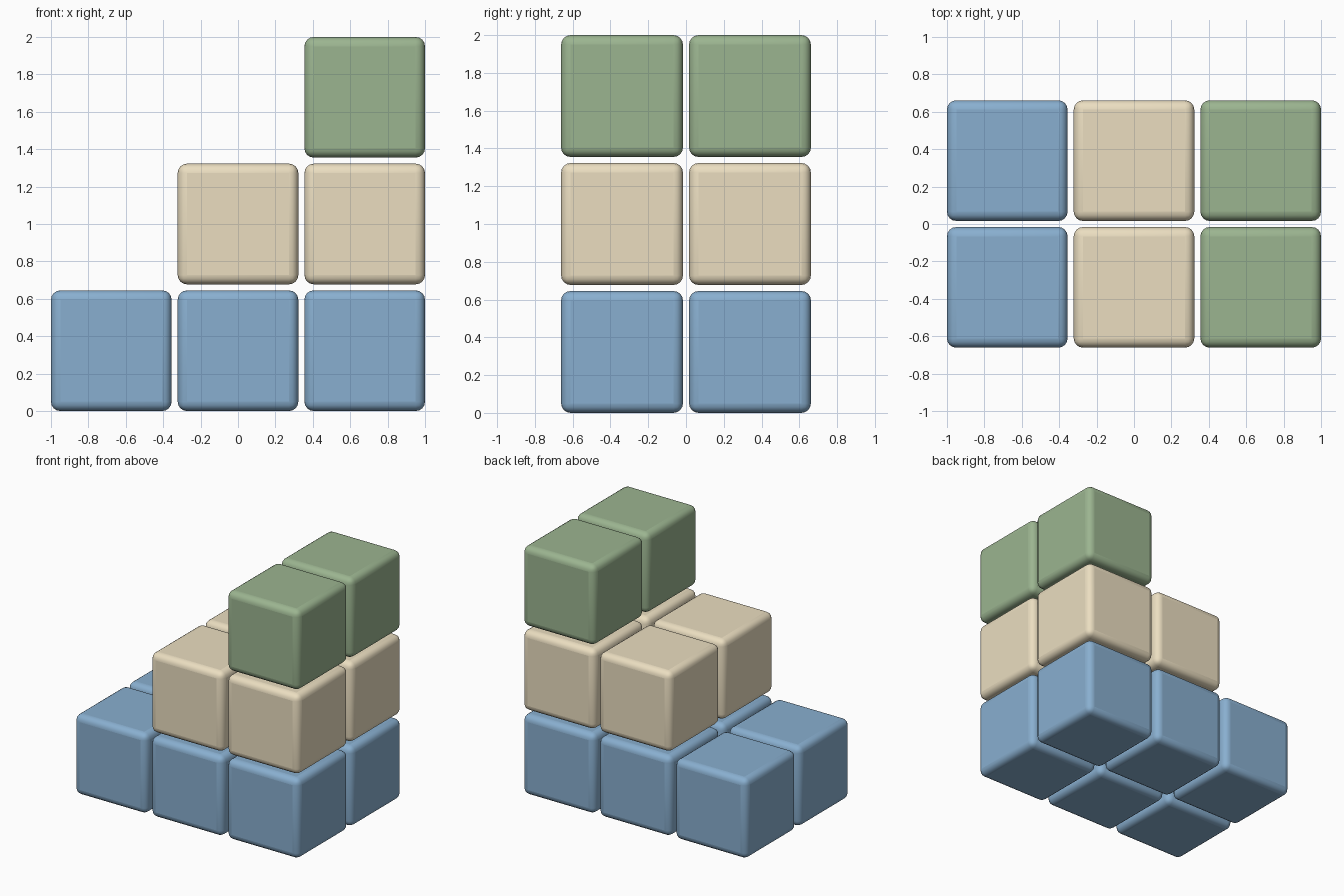
import bpy, math

if "Cube" in bpy.data.objects:
    bpy.data.objects.remove(bpy.data.objects["Cube"])

SIZE = 0.645
PITCH = (2 - SIZE) / 2
BEVEL = 0.05


def material(name, color):
    mat = bpy.data.materials.new(name)
    mat.diffuse_color = (*color, 1)
    mat.use_nodes = True
    mat.node_tree.nodes["Principled BSDF"].inputs["Base Color"].default_value = mat.diffuse_color
    return mat


def block(name, x, y, z, mat):
    bpy.ops.mesh.primitive_cube_add(size=SIZE, location=(x, y, z))
    ob = bpy.context.object
    ob.name = name
    ob.data.materials.append(mat)
    mod = ob.modifiers.new("rounded_edges", 'BEVEL')
    mod.width = BEVEL
    mod.segments = 4
    bpy.ops.object.shade_smooth_by_angle(angle=math.radians(40))


# One colour per layer, bottom to top
layers = [
    ("blue", material("blue", (0.25, 0.43, 0.63))),
    ("cream", material("cream", (0.83, 0.73, 0.53))),
    ("green", material("green", (0.33, 0.46, 0.28))),
]

# Staircase of blocks, two deep, rising toward +x
for level, (name, mat) in enumerate(layers):
    for col in range(level, 3):
        for side, y in (("front", -PITCH / 2), ("back", PITCH / 2)):
            block(f"{name}_block_{side}_{col + 1}",
                  (col - 1) * PITCH, y, SIZE / 2 + level * PITCH, mat)
